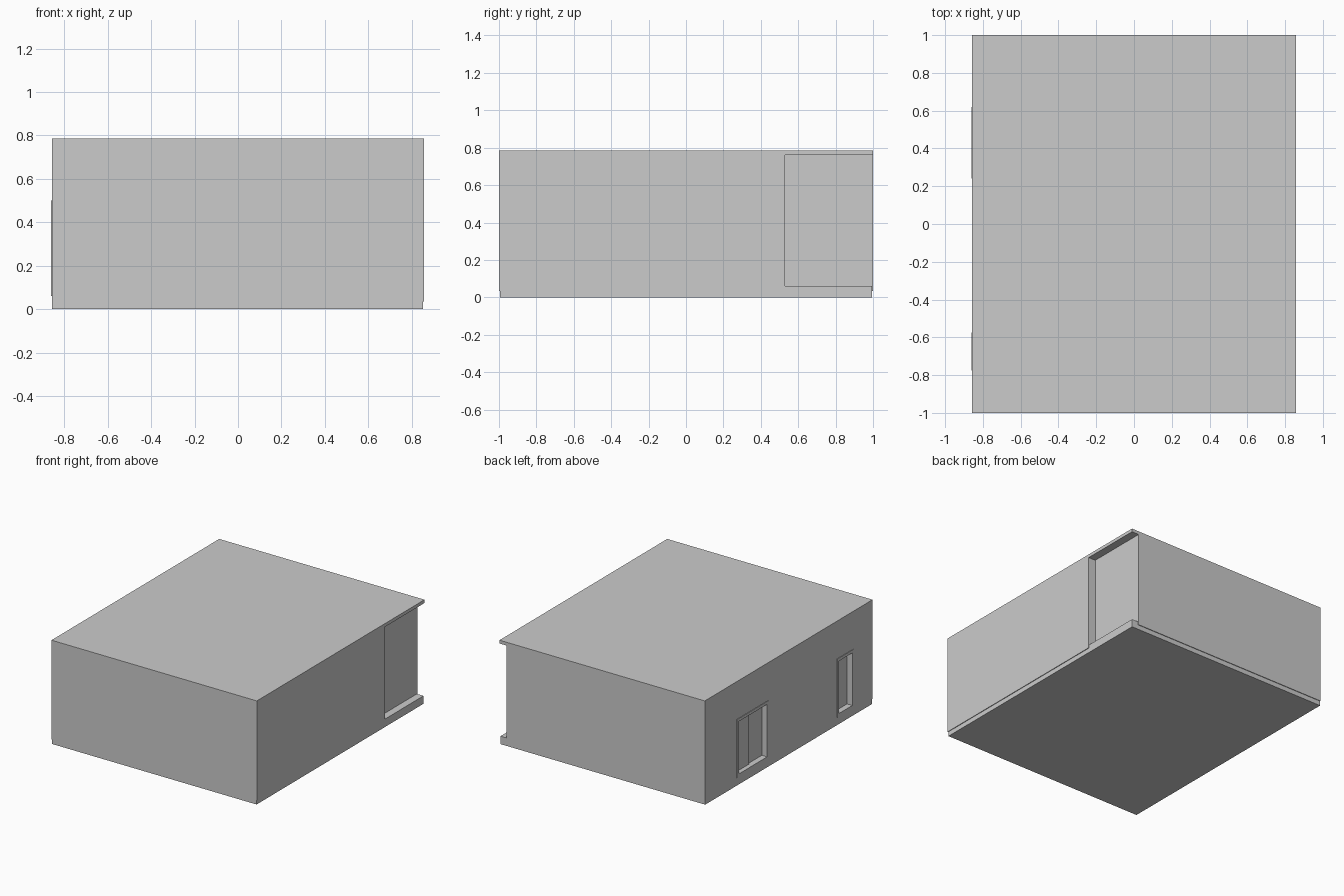
import bpy, bmesh

if "Cube" in bpy.data.objects:
    bpy.data.objects.remove(bpy.data.objects["Cube"])

HX, HY = 0.857, 1.0        # half width and half length
RECESS = 0.06              # depth of the side niche
NICHE_Y = 0.53             # niche runs from here to the back


def box(name, x, y, z):
    """Axis-aligned box from (min, max) pairs."""
    bm = bmesh.new()
    bmesh.ops.create_cube(bm, size=1)
    for v in bm.verts:
        v.co = [(a + b) / 2 + c * (b - a) for c, (a, b) in zip(v.co, (x, y, z))]
    me = bpy.data.meshes.new(name)
    bm.to_mesh(me)
    bm.free()
    ob = bpy.data.objects.new(name, me)
    bpy.context.collection.objects.link(ob)
    return ob


def prism(name, outline, z0, z1):
    """Footprint outline extruded upwards."""
    bm = bmesh.new()
    face = bm.faces.new([bm.verts.new((x, y, z0)) for x, y in outline])
    top = bmesh.ops.extrude_face_region(bm, geom=[face])["geom"]
    for v in top:
        if isinstance(v, bmesh.types.BMVert):
            v.co.z = z1
    bmesh.ops.recalc_face_normals(bm, faces=bm.faces)
    me = bpy.data.meshes.new(name)
    bm.to_mesh(me)
    bm.free()
    ob = bpy.data.objects.new(name, me)
    bpy.context.collection.objects.link(ob)
    return ob


# floor slab, slightly set back under the walls
box("floor_slab", (-HX, HX - 0.005), (-HY + 0.005, HY - 0.005), (0, 0.06))

# flat roof
box("roof", (-HX, HX), (-HY, HY), (0.76, 0.785))

# walls with the recessed niche at the back right corner
inner = HX - RECESS
walls = prism("walls", [(-HX, -HY), (HX, -HY), (HX, NICHE_Y), (inner, NICHE_Y),
                        (inner, HY), (-HX, HY)], 0.035, 0.76)


# openings on the left wall: recess, protruding frame and panes
def opening(name, y0, y1, z0, z1, panes):
    f, out, depth = 0.022, -HX - 0.004, 0.045
    cutter = box(name + "_cutter", (-HX - 0.1, -HX + depth), (y0, y1), (z0, z1))
    cutter.hide_render = True
    cutter.hide_viewport = True
    mod = walls.modifiers.new(name, "BOOLEAN")
    mod.operation = "DIFFERENCE"
    mod.solver = "EXACT"
    mod.object = cutter
    fx = (out, -HX + depth)
    for part, y, z in (("left", (y1 - f, y1), (z0, z1)),
                       ("right", (y0, y0 + f), (z0, z1)),
                       ("top", (y0 + f, y1 - f), (z1 - f, z1)),
                       ("bottom", (y0 + f, y1 - f), (z0, z0 + f))):
        box(f"{name}_frame_{part}", fx, y, z)
    step = (y1 - y0 - 2 * f) / panes
    for i in range(panes):
        a = y0 + f + i * step
        front = -HX + depth - 0.005 - 0.01 * i
        box(f"{name}_pane_{i}", (front, -HX + depth + 0.005),
            (a, a + step), (z0 + f, z1 - f))


opening("sliding_door", 0.24, 0.62, 0.06, 0.5, 2)
opening("side_door", -0.775, -0.575, 0.06, 0.5, 1)
